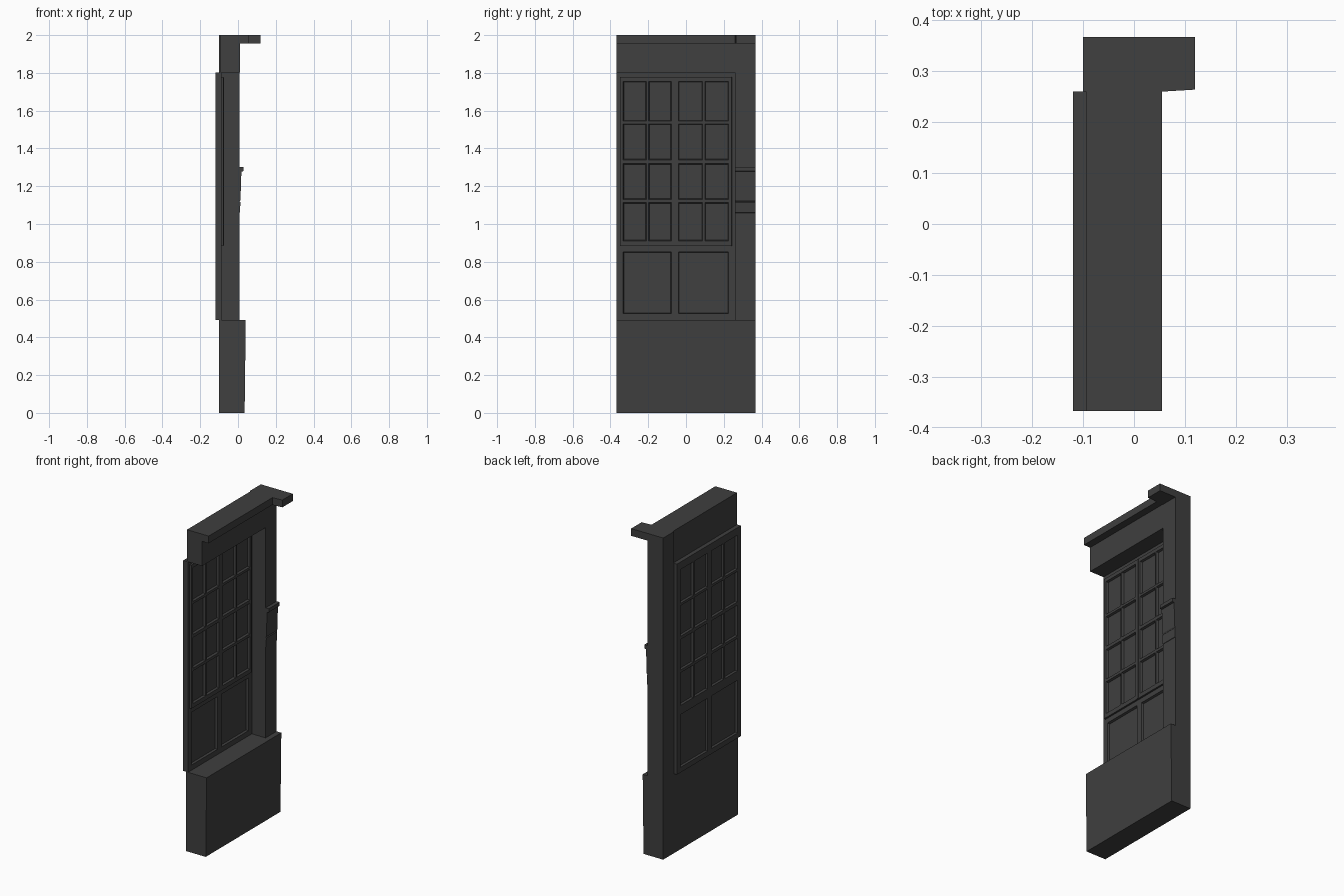
import bpy, bmesh

cube = bpy.data.objects.get("Cube")
if cube:
    bpy.data.objects.remove(cube)

# single charcoal paint
paint = bpy.data.materials.new("charcoal_paint")
paint.use_nodes = True
tone = (0.05, 0.05, 0.05, 1)
paint.diffuse_color = tone
bsdf = paint.node_tree.nodes["Principled BSDF"]
bsdf.inputs["Base Color"].default_value = tone
bsdf.inputs["Roughness"].default_value = 0.8

Y0, Y1 = -0.367, 0.367   # full width
YP = 0.26                # inner face of the post


def finish(name, bm):
    bmesh.ops.recalc_face_normals(bm, faces=bm.faces)
    mesh = bpy.data.meshes.new(name)
    bm.to_mesh(mesh)
    bm.free()
    mesh.materials.append(paint)
    obj = bpy.data.objects.new(name, mesh)
    bpy.context.collection.objects.link(obj)
    return obj


def prism(name, profile, axis, lo, hi):
    """Extrude a 2D profile: axis 'y' uses (x, z) points, axis 'z' uses (x, y)."""
    bm = bmesh.new()
    put = (lambda a, b, t: (a, t, b)) if axis == "y" else (lambda a, b, t: (a, b, t))
    face = bm.faces.new([bm.verts.new(put(a, b, lo)) for a, b in profile])
    new = bmesh.ops.extrude_face_region(bm, geom=[face])["geom"]
    for v in new:
        if isinstance(v, bmesh.types.BMVert):
            v.co = put(v.co.x, v.co.z if axis == "y" else v.co.y, hi)
    return finish(name, bm)


def box(name, x, y, z):
    return prism(name, [(x[0], z[0]), (x[1], z[0]), (x[1], z[1]), (x[0], z[1])], "y", *y)


# masonry: base, post, lintel and the L-shaped cap
prism("base_wall", [(-0.1, 0), (0.035, 0), (0.041, 0.493), (-0.1, 0.493)], "y", Y0, Y1)
box("side_post", (-0.1, 0.008), (YP, Y1), (0.493, 1.955))
box("lintel", (-0.094, 0.01), (Y0, YP), (1.802, 1.955))
prism("top_cap", [(-0.094, Y0), (0.055, Y0), (0.055, YP), (0.12, 0.264), (0.12, Y1),
                  (-0.1, Y1), (-0.1, YP), (-0.094, YP)], "z", 1.955, 2.0)

# stepped trim on the post
trim = [(0, 1.055), (0.01, 1.06), (0.013, 1.115), (0.009, 1.12), (0.013, 1.127),
        (0.018, 1.277), (0.03, 1.28), (0.03, 1.302), (0, 1.302)]
prism("post_trim", trim, "y", YP, Y1)


# window: gridded slab with panes sunk into both faces
def window():
    ys = [Y0, -0.35, -0.333, -0.21, -0.198, -0.077, -0.04, 0.088, 0.1, 0.226, 0.243, YP]
    zs = [0.493, 0.525, 0.853, 0.883, 0.91, 1.113, 1.13, 1.32, 1.34, 1.53, 1.545, 1.755,
          1.778, 1.802]
    back, front = -0.12, -0.087
    bm = bmesh.new()
    cells = {}
    for x in (back, front):
        grid = [[bm.verts.new((x, y, z)) for z in zs] for y in ys]
        for i in range(len(ys) - 1):
            for j in range(len(zs) - 1):
                cells[x, i, j] = bm.faces.new((grid[i][j], grid[i + 1][j],
                                               grid[i + 1][j + 1], grid[i][j + 1]))
    bmesh.ops.bridge_loops(bm, edges=[e for e in bm.edges if e.is_boundary])
    bmesh.ops.recalc_face_normals(bm, faces=bm.faces)

    def shift(faces, dx, slope):
        bmesh.ops.inset_region(bm, faces=faces, thickness=slope, use_even_offset=True)
        bmesh.ops.translate(bm, verts=list({v for f in faces for v in f.verts}),
                            vec=(dx, 0, 0))

    # raised sash around the small panes
    shift([f for (x, i, j), f in cells.items()
           if x == front and 1 <= i <= 9 and 3 <= j <= 11], 0.01, 0.001)

    def is_pane(i, j):
        if j == 1:
            return i in (2, 3, 4, 6, 7, 8)
        return i in (2, 4, 6, 8) and j in (4, 6, 8, 10)

    for side, dx in ((back, 0.012), (front, -0.013)):
        shift([f for (x, i, j), f in cells.items() if x == side and is_pane(i, j)],
              dx, 0.004)
    bmesh.ops.dissolve_limit(bm, angle_limit=0.01, verts=bm.verts, edges=bm.edges)
    finish("window", bm)


window()

# narrow meeting bead between the two sashes
box("meeting_bead", (-0.08, -0.074), (-0.064, -0.054), (0.885, 1.776))
